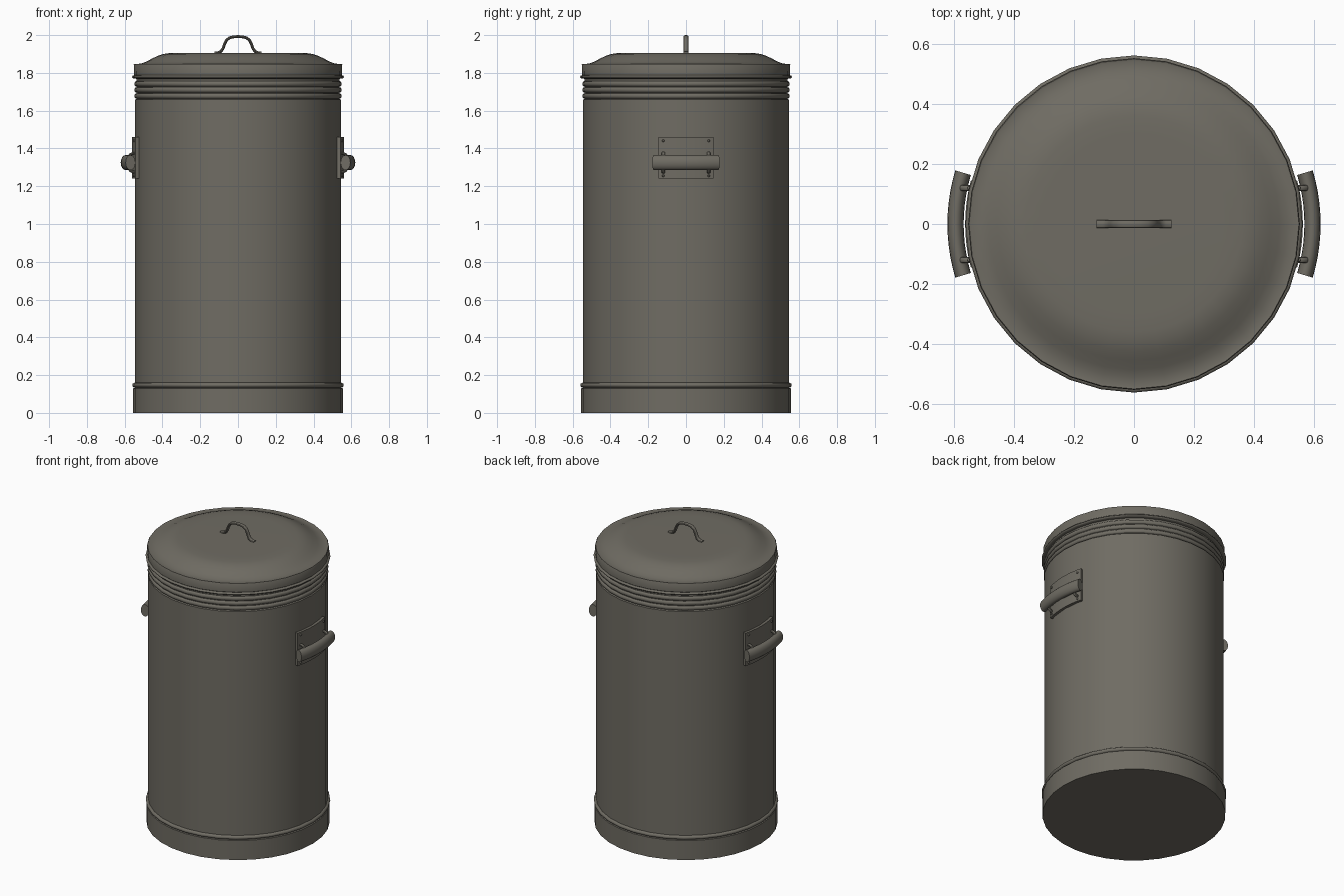
import bpy, bmesh, math
from mathutils import Vector

old = bpy.data.objects.get("Cube")
if old:
    bpy.data.objects.remove(old)

SIDES = 32
metal = bpy.data.materials.new("dull_grey_metal")
metal.use_nodes = True
color = (0.16, 0.15, 0.125, 1)
metal.diffuse_color = color
metal.node_tree.nodes["Principled BSDF"].inputs["Base Color"].default_value = color


def finish(name, bm, angle=35):
    bmesh.ops.recalc_face_normals(bm, faces=bm.faces)
    mesh = bpy.data.meshes.new(name)
    bm.to_mesh(mesh)
    bm.free()
    mesh.materials.append(metal)
    obj = bpy.data.objects.new(name, mesh)
    bpy.context.collection.objects.link(obj)
    bpy.ops.object.select_all(action="DESELECT")
    obj.select_set(True)
    bpy.context.view_layer.objects.active = obj
    bpy.ops.object.shade_smooth_by_angle(angle=math.radians(angle))
    return obj


def lathe(name, profile):
    """Turn a (radius, height) outline fully around z."""
    bm = bmesh.new()
    verts = [bm.verts.new((r, 0, z)) for r, z in profile]
    edges = [bm.edges.new(pair) for pair in zip(verts, verts[1:])]
    bmesh.ops.spin(bm, geom=verts + edges, cent=(0, 0, 0), axis=(0, 0, 1),
                   angle=math.tau, steps=SIDES)
    bmesh.ops.remove_doubles(bm, verts=bm.verts, dist=0.0005)
    return finish(name, bm)


def skin(name, rings):
    """Join closed rings of points into a capped solid."""
    bm = bmesh.new()
    loops = [[bm.verts.new(p) for p in ring] for ring in rings]
    n = len(loops[0])
    for a, b in zip(loops, loops[1:]):
        for i in range(n):
            j = (i + 1) % n
            bm.faces.new((a[i], a[j], b[j], b[i]))
    bm.faces.new(loops[0])
    bm.faces.new(loops[-1])
    return finish(name, bm)


def arc_sweep(name, section, side, half_angle, steps=10):
    """Sweep a closed (radius, height) section around part of the can."""
    rings = []
    for k in range(steps + 1):
        a = math.radians(half_angle) * (2 * k / steps - 1)
        rings.append([(side * r * math.cos(a), r * math.sin(a), z) for r, z in section])
    return skin(name, rings)


def ellipse(r, z, a, b, n=16):
    return [(r + a * math.cos(math.tau * i / n), z + b * math.sin(math.tau * i / n))
            for i in range(n)]


def tube(name, points, radius, width):
    """Round bar along a path lying in the xz plane at a fixed y."""
    pts = [Vector(p) for p in points]
    rings = []
    for i, p in enumerate(pts):
        t = (pts[min(i + 1, len(pts) - 1)] - pts[max(i - 1, 0)]).normalized()
        side = Vector((0, 1, 0))
        up = side.cross(t)
        rings.append([p + side * width * math.cos(math.tau * k / 10)
                      + up * radius * math.sin(math.tau * k / 10) for k in range(10)])
    return skin(name, rings)


def bead(z, r, bulge, half):
    """Rounded bulge in an outline, going upward."""
    return [(r + bulge * math.sin(math.pi * i / 6), z - half * math.cos(math.pi * i / 6))
            for i in range(7)]


# Can: foot band, bead, straight wall and ribbed neck
body = [(0, 0), (0.556, 0), (0.556, 0.13), (0.546, 0.132)]
body += bead(0.147, 0.546, 0.014, 0.013)
body += [(0.546, 0.162), (0.546, 1.658), (0.538, 1.662)]
for height in (1.678, 1.71, 1.742):
    body += bead(height, 0.538, 0.011, 0.014)
body += [(0.538, 1.80), (0, 1.80)]
lathe("can_body", body)

# Lid: skirt with rolled lower edge, raised crown
lid = [(0.535, 1.768)] + bead(1.779, 0.548, 0.013, 0.009)
lid += [(0.55, 1.79), (0.552, 1.843), (0.549, 1.848), (0.542, 1.846), (0.51, 1.85),
        (0.485, 1.86), (0.455, 1.876), (0.425, 1.89), (0.395, 1.90),
        (0.36, 1.905), (0.30, 1.906), (0, 1.906)]
lathe("lid", lid)

# Lid handle: bent bar with flared feet
half = [(0.125, 1.906), (0.105, 1.907), (0.09, 1.914), (0.079, 1.93), (0.071, 1.953),
        (0.061, 1.973), (0.044, 1.986), (0.022, 1.991)]
path = [(-x, 0, z) for x, z in half] + [(0, 0, 1.992)]
path += [(x, 0, z) for x, z in reversed(half)]
tube("lid_handle", path, 0.008, 0.014)

# Side handles: curved plate, grip, brackets and rivets
for label, side in (("left", 1), ("right", -1)):
    plate = [(0.54, 1.24), (0.562, 1.24), (0.562, 1.46), (0.54, 1.46)]
    arc_sweep(label + "_handle_plate", plate, side, 15)
    arc_sweep(label + "_handle_grip", ellipse(0.594, 1.325, 0.027, 0.04), side, 16.7)
    for end, y in (("front", -0.12), ("back", 0.12)):
        hook = [(side * x, y, z) for x, z in
                ((0.54, 1.375), (0.555, 1.375), (0.57, 1.368), (0.58, 1.345),
                 (0.58, 1.305), (0.57, 1.282), (0.555, 1.275), (0.54, 1.275))]
        tube(f"{label}_{end}_handle_bracket", hook, 0.008, 0.01)
        for row, z in (("lower", 1.256), ("upper", 1.44)):
            bm = bmesh.new()
            bmesh.ops.create_uvsphere(bm, u_segments=8, v_segments=6, radius=0.007)
            r = 0.562
            bmesh.ops.translate(bm, verts=bm.verts,
                                vec=(side * math.sqrt(r * r - y * y), y, z))
            finish(f"{label}_{end}_{row}_rivet", bm)
